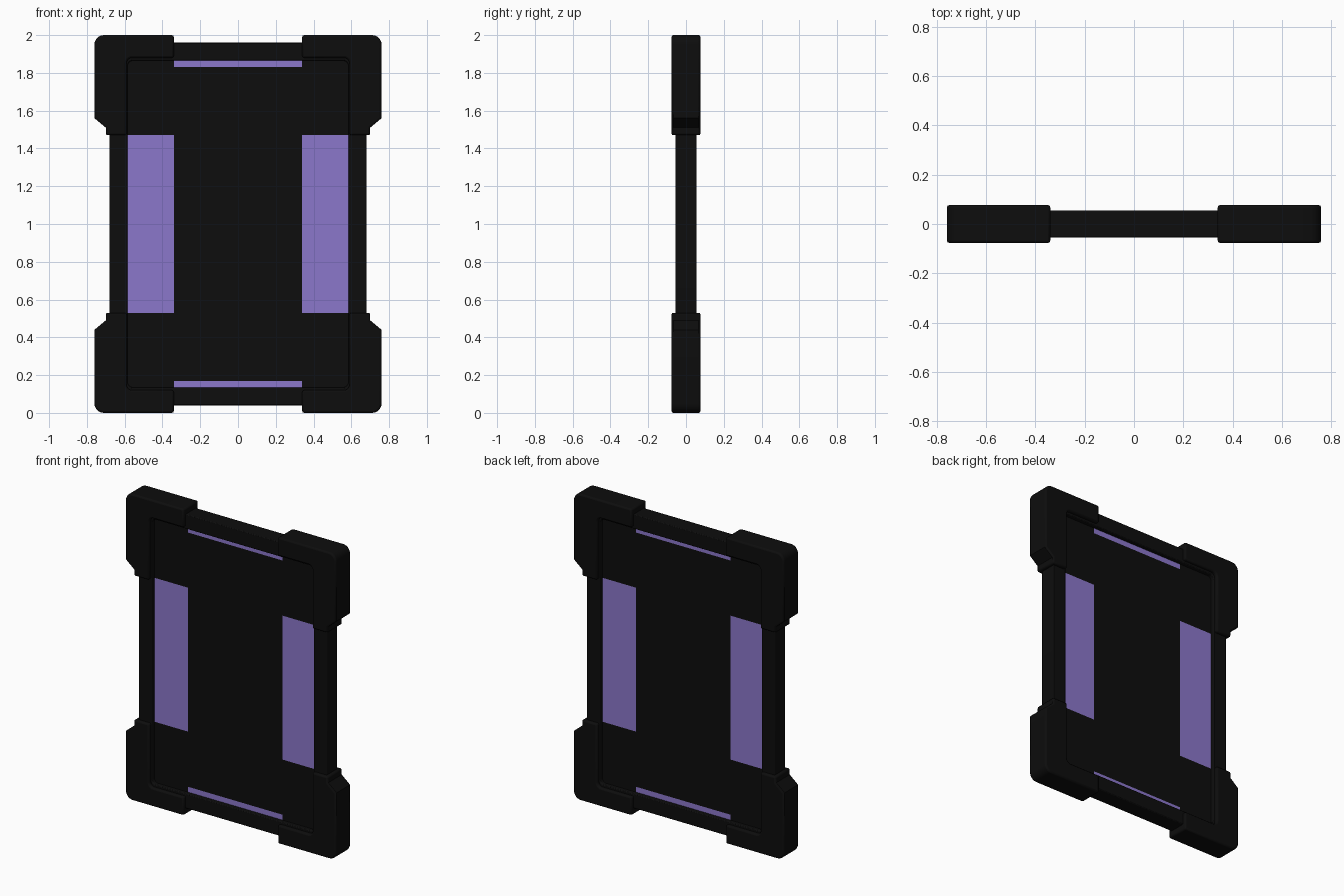
import bpy, bmesh, math

cube = bpy.data.objects.get("Cube")
if cube:
    bpy.data.objects.remove(cube, do_unlink=True)


def material(name, colour):
    m = bpy.data.materials.new(name)
    m.use_nodes = True
    m.diffuse_color = colour
    bsdf = next(n for n in m.node_tree.nodes if n.type == 'BSDF_PRINCIPLED')
    bsdf.inputs["Base Color"].default_value = colour
    return m


black = material("matte black", (0.004, 0.004, 0.004, 1))
purple = material("soft purple", (0.26, 0.185, 0.6, 1))
MID = 1.0  # height of the centre


def finish(name, bm, mats, bevel=0):
    bmesh.ops.recalc_face_normals(bm, faces=bm.faces)
    mesh = bpy.data.meshes.new(name)
    bm.to_mesh(mesh)
    bm.free()
    obj = bpy.data.objects.new(name, mesh)
    bpy.context.collection.objects.link(obj)
    for m in mats:
        mesh.materials.append(m)
    if bevel:
        mod = obj.modifiers.new("soft edges", 'BEVEL')
        mod.width = bevel
        mod.segments = 2
        mod.limit_method = 'ANGLE'
        mod.angle_limit = math.radians(60)
    bpy.ops.object.select_all(action='DESELECT')
    obj.select_set(True)
    bpy.context.view_layer.objects.active = obj
    bpy.ops.object.shade_smooth_by_angle(angle=math.radians(35))
    return obj


def arc(cx, cz, r, start, steps=6):
    angles = [start + math.pi / 2 * i / steps for i in range(steps + 1)]
    return [(cx + r * math.cos(a), cz + r * math.sin(a)) for a in angles]


def rounded_rect(hx, hz, r):
    signs = [(1, 1), (-1, 1), (-1, -1), (1, -1)]
    return [p for i, (sx, sz) in enumerate(signs)
            for p in arc(sx * (hx - r), sz * (hz - r), r, i * math.pi / 2)]


# Frame: rounded ring around the panel
def make_frame(outer, inner, depth):
    bm = bmesh.new()
    loops = [[bm.verts.new((x, y, MID + z)) for x, z in pts]
             for pts, y in ((outer, -depth), (outer, depth), (inner, depth), (inner, -depth))]
    n = len(outer)
    for a, b in zip(loops, loops[1:] + loops[:1]):
        for i in range(n):
            j = (i + 1) % n
            bm.faces.new((a[i], a[j], b[j], b[i]))
    finish("frame", bm, [black], 0.006)


make_frame(rounded_rect(0.68, 0.96, 0.04), rounded_rect(0.585, 0.865, 0.03), 0.055)


# Corner bumpers: L-shaped blocks wrapped around the frame
def make_bumper(name, sx, sz, depth=0.077):
    outline = [(0.34, 0.88), (0.34, 1.0)]
    outline += arc(0.71, 0.95, 0.05, 0)[::-1]
    outline += [(0.76, 0.56), (0.70, 0.51), (0.70, 0.47), (0.59, 0.47)]
    outline += arc(0.56, 0.85, 0.03, 0)
    bm = bmesh.new()
    face = bm.faces.new([bm.verts.new((sx * x, -depth, MID + sz * z)) for x, z in outline])
    side = bmesh.ops.extrude_face_region(bm, geom=[face])["geom"]
    for v in side:
        if isinstance(v, bmesh.types.BMVert):
            v.co.y = depth
    finish(name, bm, [black], 0.01)


for sz, level in ((1, "top"), (-1, "bottom")):
    for sx, hand in ((1, "left"), (-1, "right")):
        make_bumper(f"{level}_{hand}_bumper", sx, sz)

# Panel: slab cut along the colour borders, purple beside the black cross
bm = bmesh.new()
bmesh.ops.create_cube(bm, size=1)
for v in bm.verts:
    v.co = (v.co.x * 1.24, v.co.y * 0.056, MID + v.co.z * 1.8)


def cut(co, no):
    bmesh.ops.bisect_plane(bm, geom=bm.verts[:] + bm.edges[:] + bm.faces[:],
                           plane_co=co, plane_no=no)


for s in (-1, 1):
    cut((s * 0.34, 0, 0), (1, 0, 0))
    for z in (0.47, 0.83):
        cut((0, 0, MID + s * z), (0, 0, 1))
for f in bm.faces:
    c = f.calc_center_median()
    x, z = abs(c.x), abs(c.z - MID)
    beside = x > 0.34 and z < 0.47
    beyond = x < 0.34 and z > 0.83
    f.material_index = 1 if beside or beyond else 0
finish("panel", bm, [black, purple])
